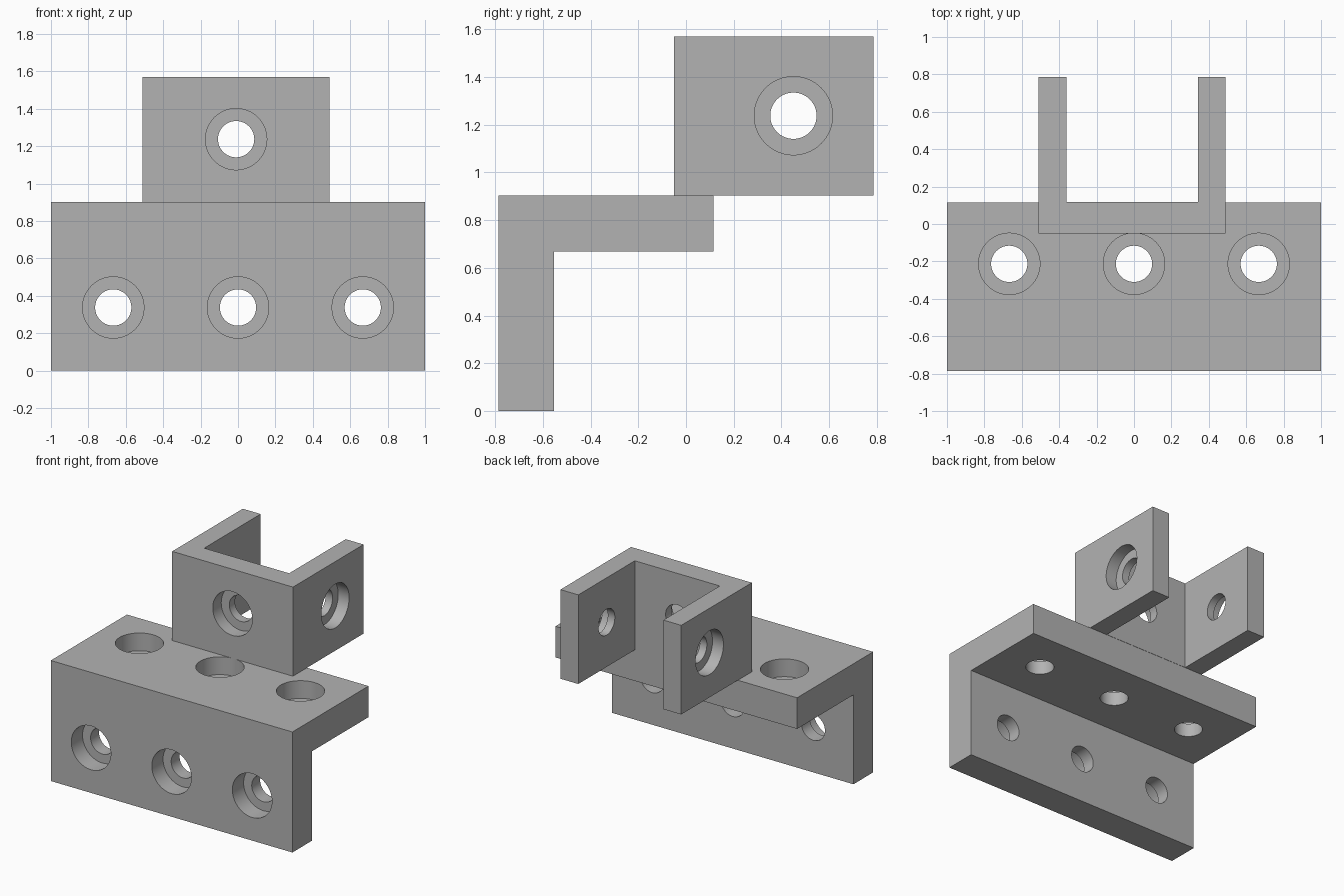
import bpy, bmesh, math
from mathutils import Matrix, Vector

cube = bpy.data.objects.get("Cube")
if cube:
    bpy.data.objects.remove(cube, do_unlink=True)

grey = bpy.data.materials.new("plain_grey")
grey.use_nodes = True
COLOUR = (0.45, 0.45, 0.45, 1)
grey.diffuse_color = COLOUR
grey.node_tree.nodes["Principled BSDF"].inputs["Base Color"].default_value = COLOUR

BORE, SINK, OVER = 0.097, 0.164, 0.03


def add_object(name, bm):
    bmesh.ops.recalc_face_normals(bm, faces=bm.faces[:])
    mesh = bpy.data.meshes.new(name)
    bm.to_mesh(mesh)
    bm.free()
    mesh.materials.append(grey)
    obj = bpy.data.objects.new(name, mesh)
    bpy.context.collection.objects.link(obj)
    return obj


def extruded(name, outline, direction):
    """Solid made by sweeping a flat outline along a vector."""
    bm = bmesh.new()
    face = bm.faces.new([bm.verts.new(p) for p in outline])
    swept = bmesh.ops.extrude_face_region(bm, geom=[face])["geom"]
    verts = [v for v in swept if isinstance(v, bmesh.types.BMVert)]
    bmesh.ops.translate(bm, verts=verts, vec=direction)
    return add_object(name, bm)


def add_hole(bm, centre, outward, thickness, depth):
    """Stepped round cutter: wide counterbore outside, narrow bore through."""
    back = -thickness - OVER
    profile = [(0, back), (BORE, back), (BORE, -depth),
               (SINK, -depth), (SINK, OVER), (0, OVER)]
    part = bmesh.new()
    verts = [part.verts.new((r, 0, z)) for r, z in profile]
    edges = [part.edges.new(pair) for pair in zip(verts, verts[1:])]
    bmesh.ops.spin(part, geom=verts + edges, cent=(0, 0, 0), axis=(0, 0, 1),
                   angle=math.tau, steps=64, use_duplicate=False)
    bmesh.ops.remove_doubles(part, verts=part.verts[:], dist=1e-4)
    turn = Vector(outward).to_track_quat('Z', 'Y').to_matrix().to_4x4()
    part.transform(Matrix.Translation(centre) @ turn)
    mesh = bpy.data.meshes.new("hole")
    part.to_mesh(mesh)
    part.free()
    bm.from_mesh(mesh)
    bpy.data.meshes.remove(mesh)


def drill(obj, holes):
    bm = bmesh.new()
    for hole in holes:
        add_hole(bm, *hole)
    cutter = add_object("hole_cutter", bm)
    cutter.hide_render = True
    mod = obj.modifiers.new("holes", 'BOOLEAN')
    mod.operation, mod.solver, mod.object = 'DIFFERENCE', 'EXACT', cutter
    bpy.ops.object.select_all(action='DESELECT')
    obj.select_set(True)
    bpy.context.view_layer.objects.active = obj
    bpy.ops.object.modifier_apply(modifier=mod.name)
    bpy.data.objects.remove(cutter, do_unlink=True)
    bpy.ops.object.shade_smooth_by_angle(angle=math.radians(30))


# Angle bracket: L profile swept along x
FRONT, BACK, TOP, WALL = -0.785, 0.115, 0.902, 0.233
l_profile = [(FRONT, 0), (FRONT + WALL, 0), (FRONT + WALL, TOP - WALL),
             (BACK, TOP - WALL), (BACK, TOP), (FRONT, TOP)]
angle_bracket = extruded("angle_bracket", [(-1, y, z) for y, z in l_profile], (2, 0, 0))
holes = []
for x in (-0.667, 0, 0.667):
    holes.append(((x, FRONT, 0.337), (0, -1, 0), WALL, 0.133))
    holes.append(((x, -0.213, TOP), (0, 0, 1), WALL, 0.133))
drill(angle_bracket, holes)

# Fork bracket: U outline swept upward, slightly off centre
LEFT, RIGHT, ARM, NEAR, FAR, WEB = -0.51, 0.49, 0.148, -0.05, 0.785, 0.167
u_outline = [(LEFT, NEAR), (RIGHT, NEAR), (RIGHT, FAR), (RIGHT - ARM, FAR),
             (RIGHT - ARM, NEAR + WEB), (LEFT + ARM, NEAR + WEB),
             (LEFT + ARM, FAR), (LEFT, FAR)]
fork_bracket = extruded("fork_bracket", [(x, y, TOP) for x, y in u_outline], (0, 0, 0.667))
MID = 1.237
drill(fork_bracket, [
    (((LEFT + RIGHT) / 2, NEAR, MID), (0, -1, 0), WEB, 0.1),
    ((LEFT, 0.45, MID), (-1, 0, 0), ARM, 0.09),
    ((RIGHT, 0.45, MID), (1, 0, 0), ARM, 0.09),
])
